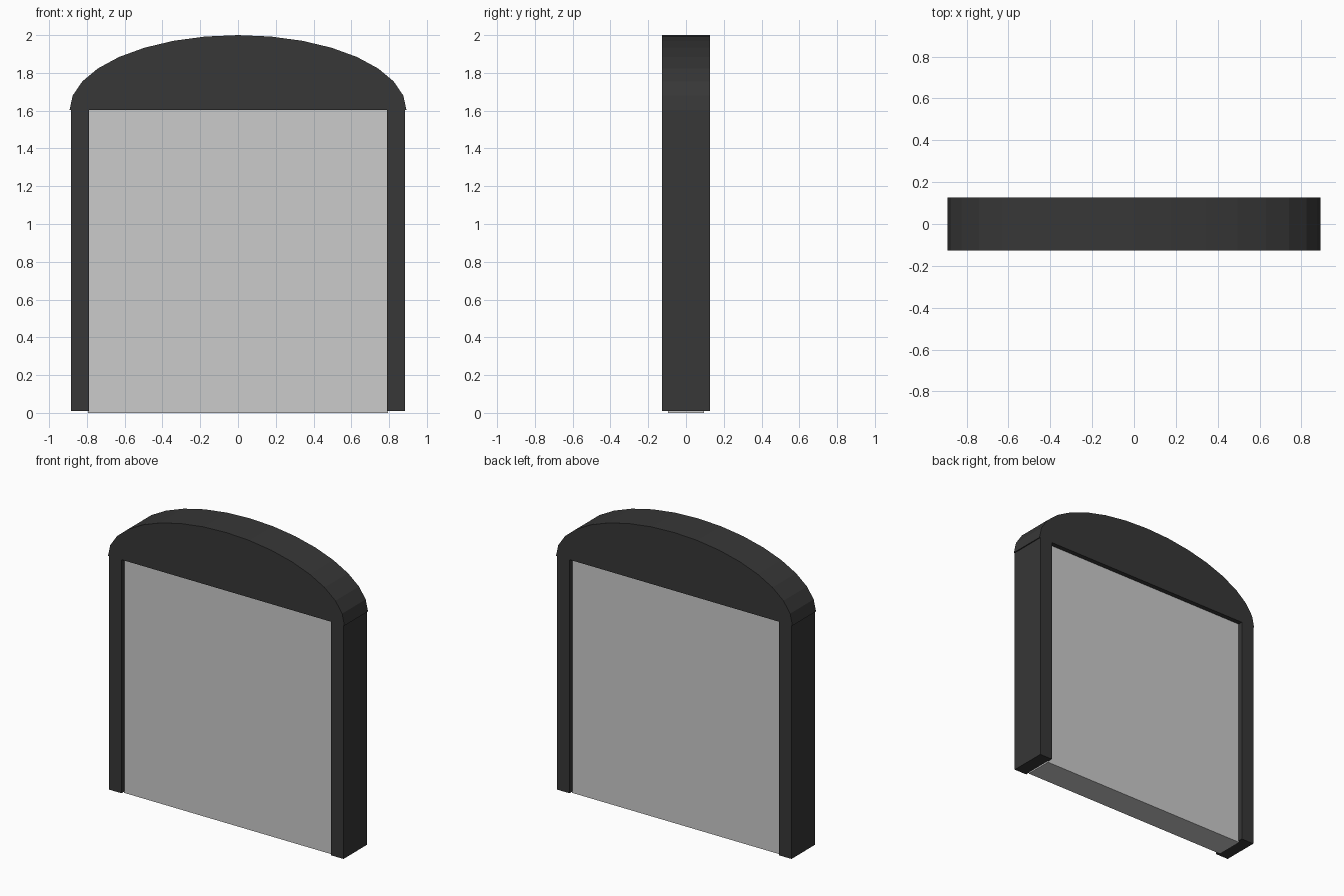
import bpy
import bmesh
import math

cube = bpy.data.objects.get("Cube")
if cube:
    bpy.data.objects.remove(cube, do_unlink=True)


def make_material(name, value):
    mat = bpy.data.materials.new(name)
    mat.use_nodes = True
    colour = (value, value, value, 1)
    mat.diffuse_color = colour
    mat.node_tree.nodes["Principled BSDF"].inputs["Base Color"].default_value = colour
    return mat


def extrude_profile(name, points, half_depth, mat):
    """Solid made by extruding an x-z outline from front to back."""
    bm = bmesh.new()
    face = bm.faces.new([bm.verts.new((x, -half_depth, z)) for x, z in points])
    result = bmesh.ops.extrude_face_region(bm, geom=[face])
    moved = [g for g in result["geom"] if isinstance(g, bmesh.types.BMVert)]
    bmesh.ops.translate(bm, verts=moved, vec=(0, 2 * half_depth, 0))
    bmesh.ops.recalc_face_normals(bm, faces=bm.faces)
    mesh = bpy.data.meshes.new(name)
    bm.to_mesh(mesh)
    bm.free()
    mesh.materials.append(mat)
    obj = bpy.data.objects.new(name, mesh)
    bpy.context.collection.objects.link(obj)
    return obj


def rectangle(x0, x1, z0, z1):
    return [(x0, z0), (x1, z0), (x1, z1), (x0, z1)]


frame_mat = make_material("charcoal frame", 0.038)
panel_mat = make_material("light grey panel", 0.6)

# Side posts
for name, side in (("left_post", 1), ("right_post", -1)):
    extrude_profile(name, rectangle(side * 0.79, side * 0.885, 0.01, 1.603), 0.127, frame_mat)

# Arched top, half an ellipse in flat segments
segments = 16
arch = [(0.892 * math.cos(math.pi * i / segments),
         1.603 + 0.397 * math.sin(math.pi * i / segments))
        for i in range(segments + 1)]
extrude_profile("arched_top", arch, 0.127, frame_mat)

# Recessed panel between the posts
extrude_profile("panel", rectangle(-0.795, 0.795, 0, 1.603), 0.095, panel_mat)
